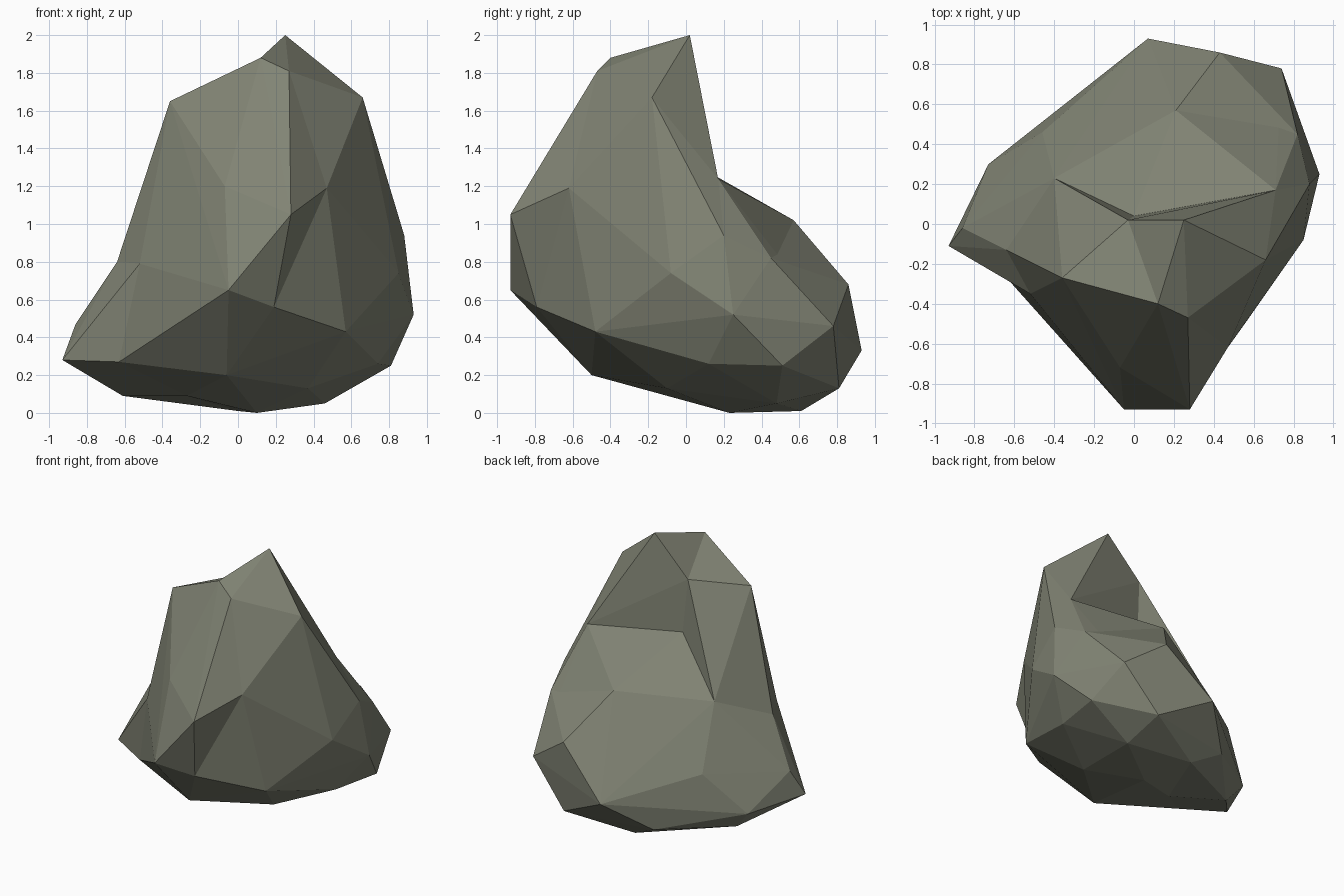
import bpy
import bmesh
from mathutils import Vector

default_cube = bpy.data.objects.get("Cube")
if default_cube:
    bpy.data.objects.remove(default_cube, do_unlink=True)

# One flat stone colour
STONE_COLOUR = (0.22, 0.23, 0.175, 1.0)
stone = bpy.data.materials.new("olive grey stone")
stone.use_nodes = True
stone.diffuse_color = STONE_COLOUR
shader = next(node for node in stone.node_tree.nodes if node.type == "BSDF_PRINCIPLED")
shader.inputs["Base Color"].default_value = STONE_COLOUR
shader.inputs["Roughness"].default_value = 0.9


def chiselled_block(name, *corner_groups):
    """Wrap a faceted convex stone block around its corner points."""
    bm = bmesh.new()
    for group in corner_groups:
        for corner in group:
            bm.verts.new(Vector(corner))
    hull = bmesh.ops.convex_hull(bm, input=list(bm.verts))
    leftovers = {item for key in ("geom_interior", "geom_unused")
                 for item in hull[key] if isinstance(item, bmesh.types.BMVert)}
    bmesh.ops.delete(bm, geom=list(leftovers), context="VERTS")
    bmesh.ops.recalc_face_normals(bm, faces=list(bm.faces))
    mesh = bpy.data.meshes.new(name)
    bm.to_mesh(mesh)
    bm.free()
    mesh.materials.append(stone)
    block = bpy.data.objects.new(name, mesh)
    bpy.context.scene.collection.objects.link(block)


# Crest of the middle ridge, shared by both halves of the peak
crest = [
    (0.12, -0.4, 1.88),
    (0.27, -0.47, 1.81),
    (-0.03, 0.02, 1.72),
]

# Inner corner of the back ledge, and its outer end on the right
ledge_corner = [(0, 0.04, 1.32)]
ledge_end = [(-0.4, 0.23, 0.97)]

# Front ridge, its foot, and the groove on its left side
ridge = [
    (-0.07, -0.72, 1.2),
    (0.28, -0.93, 1.05),
]
ridge_foot = [(-0.05, -0.93, 0.65)]
groove = [
    (0.47, -0.62, 1.19),
    (0.19, -0.79, 0.56),
]

# Right shoulder and cheek
right_shoulder = [
    (-0.36, -0.27, 1.65),
    (-0.64, -0.13, 0.8),
]
right_cheek = [(-0.52, -0.35, 0.79)]
right_jaw = [(-0.36, -0.57, 0.46)]

# Summit and left flank
summit = [
    (0.25, 0.02, 2),
    (0.66, -0.18, 1.67),
]
left_flank = [
    (0.71, 0.17, 1.24),
    (0.88, 0.2, 0.94),
    (0.85, -0.08, 0.74),
    (0.57, -0.48, 0.43),
]

# Sloping back below the ledge
back_corners = [
    (0.21, 0.57, 1.02),
    (0.82, 0.45, 0.82),
    (0.74, 0.78, 0.46),
]
back_slope = [
    (0.43, 0.86, 0.68),
    (0.07, 0.93, 0.33),
]

# Widest band on the left
left_waist = [
    (0.93, 0.25, 0.52),
    (0.74, 0.12, 0.26),
    (0.81, 0.51, 0.25),
]

# Pointed toe on the right, and where it meets the back and the front
toe = [
    (-0.64, -0.13, 0.8),
    (-0.86, -0.02, 0.47),
    (-0.93, -0.11, 0.28),
    (-0.61, 0.26, 0.09),
]
toe_back = [
    (-0.71, 0.13, 0.5),
    (-0.46, 0.46, 0.52),
    (-0.73, 0.3, 0.23),
]
toe_front = [(-0.63, -0.28, 0.27)]

# Rounded underside
belly_front = [
    (-0.06, -0.5, 0.2),
    (0.37, -0.1, 0.13),
]
belly_back = [
    (0.46, 0.81, 0.13),
    (0.46, 0.48, 0.05),
    (0.1, 0.23, 0),
]
belly_right = [
    (-0.21, 0.69, 0.12),
    (-0.27, 0.05, 0.09),
    (0, 0.61, 0.01),
]
belly = belly_back + belly_right

# The overlapping blocks form one boulder with a stepped back and a toe
chiselled_block("peak_right", crest, ledge_corner, ledge_end, ridge, ridge_foot,
                groove, right_shoulder, right_cheek, right_jaw)
chiselled_block("peak_left", crest, ledge_corner, groove, summit, left_flank)
chiselled_block("base_front", ledge_corner, ledge_end, ridge_foot, groove,
                right_cheek, right_jaw, toe_front, left_flank, back_corners,
                left_waist, belly_front, belly)
chiselled_block("base_back", ledge_corner, ledge_end, back_corners, back_slope,
                left_waist, toe_back, belly)
chiselled_block("base_toe", ledge_end, right_cheek, toe, toe_back, toe_front,
                belly_right)
